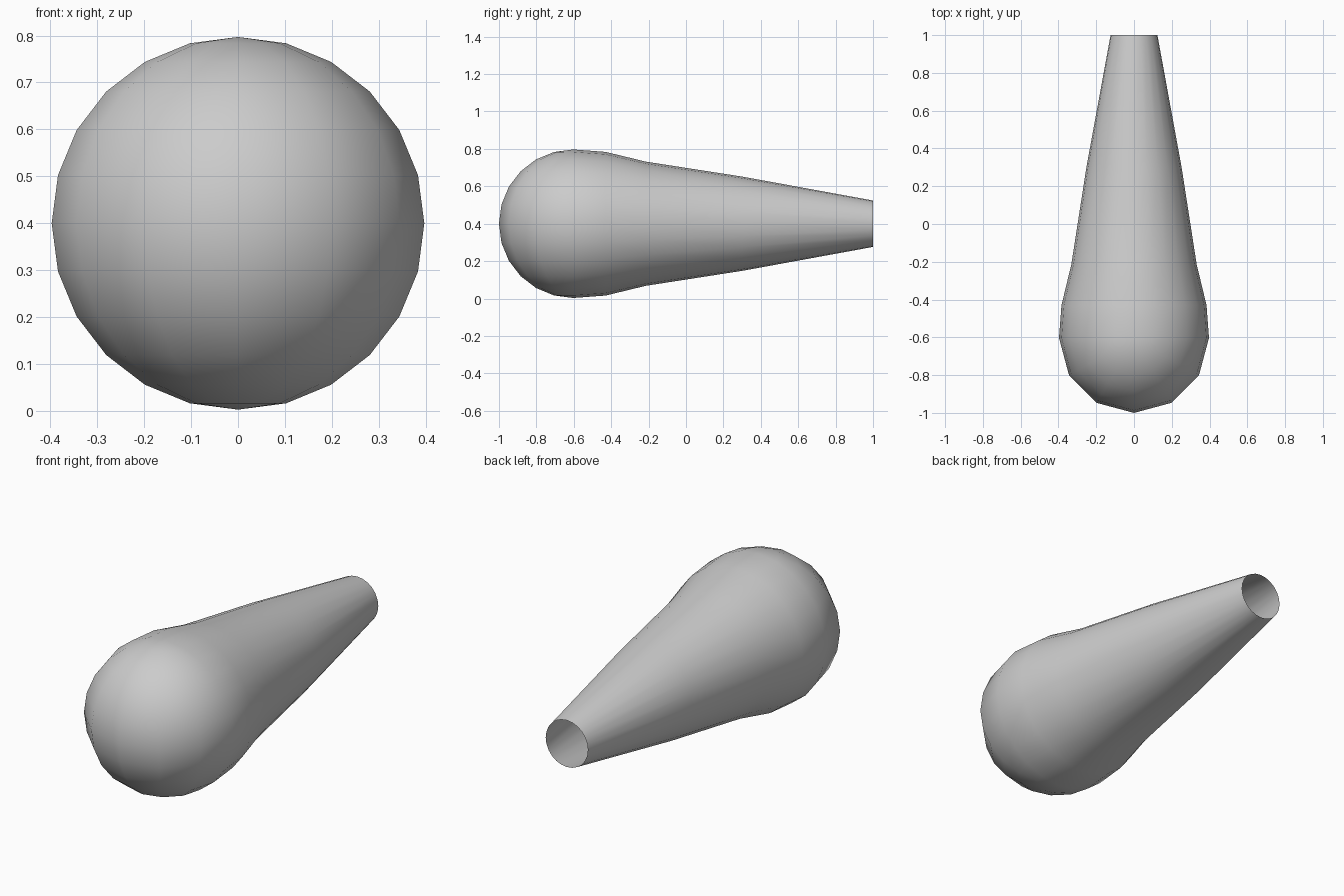
import bpy, bmesh
from math import sin, cos, pi

if "Cube" in bpy.data.objects:
    bpy.data.objects.remove(bpy.data.objects["Cube"])

R, YC, ZC, N = 0.397, -0.603, 0.4, 24

bm = bmesh.new()


def vert(x, y, z):
    return bm.verts.new((x, y, z))


# Rounded nose: half a globe with upright poles, bulging towards -y
top = vert(0, YC, ZC + R)
bottom = vert(0, YC, ZC - R)
rows = []
for i in range(1, 12):
    lat = pi * i / 12
    rows.append([vert(-R * sin(lat) * cos(pi * j / 6),
                      YC - R * sin(lat) * sin(pi * j / 6),
                      ZC + R * cos(lat)) for j in range(7)])
for j in range(6):
    bm.faces.new((top, rows[0][j], rows[0][j + 1]))
    bm.faces.new((bottom, rows[-1][j + 1], rows[-1][j]))
    for a, b in zip(rows, rows[1:]):
        bm.faces.new((a[j], b[j], b[j + 1], a[j + 1]))

# Tapering tail: rings grown from the rim of the nose, open at the back
ring = [top] + [r[6] for r in rows] + [bottom] + [r[0] for r in reversed(rows)]
for y, rad in [(-0.43, 0.384), (-0.215, 0.332), (0.3, 0.252), (1.0, 0.124)]:
    new = [vert(rad * sin(2 * pi * k / N), y, ZC + rad * cos(2 * pi * k / N))
           for k in range(N)]
    for k in range(N):
        m = (k + 1) % N
        bm.faces.new((ring[k], ring[m], new[m], new[k]))
    ring = new

bmesh.ops.recalc_face_normals(bm, faces=bm.faces)
# Make sure the surface faces outwards (the nose must point to -y)
bm.faces.ensure_lookup_table()
nose = min(bm.faces, key=lambda f: f.calc_center_median().y)
if nose.normal.y > 0:
    bmesh.ops.reverse_faces(bm, faces=bm.faces)
for f in bm.faces:
    f.smooth = True

mesh = bpy.data.meshes.new("bulb_body")
bm.to_mesh(mesh)
bm.free()
body = bpy.data.objects.new("bulb_body", mesh)
bpy.context.collection.objects.link(body)
